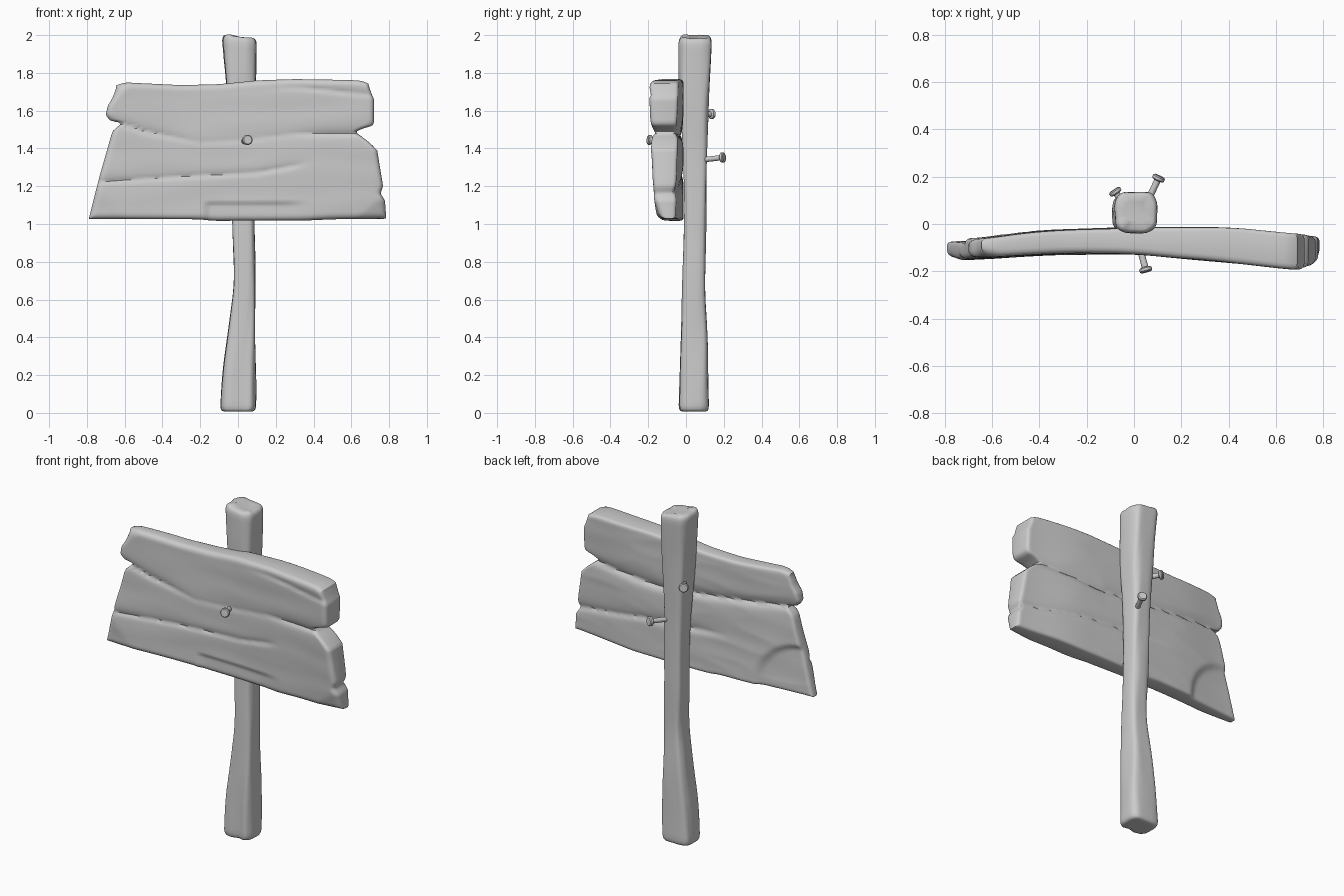
import bpy, bmesh, math
from mathutils import Vector, noise

if "Cube" in bpy.data.objects:
    bpy.data.objects.remove(bpy.data.objects["Cube"])


def lerp_table(t, x):
    if x <= t[0][0]:
        return t[0][1]
    for (a, p), (b, q) in zip(t, t[1:]):
        if x <= b:
            return p + (q - p) * (x - a) / (b - a)
    return t[-1][1]


def smooth_table(t, x, w):
    return sum(lerp_table(t, x + w * k / 3) for k in range(-3, 4)) / 7


def step(a, b, x):
    k = max(0, min(1, (x - a) / (b - a)))
    return k * k * (3 - 2 * k)


def finish(bm, name, angle=45):
    bmesh.ops.recalc_face_normals(bm, faces=bm.faces)
    me = bpy.data.meshes.new(name)
    bm.to_mesh(me)
    bm.free()
    ob = bpy.data.objects.new(name, me)
    bpy.context.collection.objects.link(ob)
    bpy.context.view_layer.objects.active = ob
    ob.select_set(True)
    bpy.ops.object.shade_smooth_by_angle(angle=math.radians(angle))
    ob.select_set(False)
    return ob


# Post: rounded-square sections lofted upward, with worn ends and long grain
P_LEFT = [(0, -.095), (.2, -.085), (.4, -.055), (.7, -.018), (1, -.032), (1.3, -.035), (1.75, -.062), (2, -.085)]
P_RIGHT = [(0, .095), (.4, .092), (.8, .09), (1.1, .085), (1.4, .085), (1.75, .095), (2, .098)]
P_FRONT = [(0, -.037), (.4, -.028), (.8, -.015), (1.1, -.008), (1.4, -.018), (1.75, -.04), (2, -.037)]
P_BACK = [(0, .122), (.4, .115), (.65, .1), (1, .107), (1.4, .11), (1.7, .125), (2, .138)]


def make_post():
    bm = bmesh.new()
    n, rows = 40, []
    levels = [(.008, .5), (.008, .8), (.012, .91), (.022, .97)]
    levels += [(.04 + 1.92 * i / 70, 1) for i in range(71)]
    levels += [(1.975, .97), (1.986, .91), (1.992, .8), (1.99, .5)]
    for z, s in levels:
        l, r, f, b = [smooth_table(t, z, .08) for t in (P_LEFT, P_RIGHT, P_FRONT, P_BACK)]
        ring = []
        for i in range(n):
            a = 2 * math.pi * (i + .5) / n
            c, d = math.cos(a), math.sin(a)
            c, d = math.copysign(abs(c) ** .5, c), math.copysign(abs(d) ** .5, d)
            g = noise.noise(Vector((c * 2, d * 2, z * 3.2)))
            k = s * (1 + .055 * g)
            # split in the front near the foot
            if d < -.8:
                k -= .12 * math.exp(-((c - .35) / .15) ** 2) * (1 - step(.1, .5, z)) * s
            x = (l + r) / 2 + (r - l) / 2 * c * k
            y = (f + b) / 2 + (b - f) / 2 * d * k
            tilt = -.009 * c + .006 * noise.noise(Vector((c * 2, d * 2, 9)))
            ring.append(bm.verts.new((x, y, z + (tilt if z > 1.9 else 0))))
        rows.append(ring)
    for p, q in zip(rows, rows[1:]):
        for i in range(n):
            j = (i + 1) % n
            bm.faces.new((p[i], p[j], q[j], q[i]))
    bm.faces.new(rows[0])
    bm.faces.new(rows[-1])
    finish(bm, "post")


# Board: outline tables, bowed front and back, seams, chips
B_LEFT = [(1.02, -.79), (1.25, -.735), (1.49, -.67), (1.51, -.66), (1.54, -.615), (1.57, -.68),
          (1.6, -.7), (1.65, -.69), (1.69, -.665), (1.74, -.645)]
B_RIGHT = [(1.02, .785), (1.12, .778), (1.16, .755), (1.2, .768), (1.4, .737), (1.43, .705), (1.48, .62),
           (1.53, .71), (1.55, .72), (1.68, .72), (1.71, .705), (1.75, .69)]
B_TOP = [(-.66, 1.725), (-.61, 1.75), (-.3, 1.735), (-.1, 1.74), (.1, 1.76), (.3, 1.767), (.6, 1.762), (.67, 1.757), (.71, 1.73)]
B_BOT = [(-.79, 1.027), (-.2, 1.025), (-.14, 1.017), (.35, 1.018), (.5, 1.025), (.79, 1.028)]
F_BOT = [(-.79, -.163), (-.4, -.135), (0, -.128), (.4, -.142), (.79, -.155)]
F_TOP = [(-.7, -.142), (-.3, -.122), (0, -.127), (.4, -.165), (.72, -.203)]
K_BOT = [(-.79, -.055), (-.4, -.025), (0, -.01), (.45, -.015), (.79, -.06)]
K_TOP = [(-.7, -.07), (-.4, -.03), (0, -.015), (.4, -.012), (.72, -.045)]
SEAM_HI = [(-.65, 1.54), (-.5, 1.49), (-.2, 1.43), (0, 1.44), (.3, 1.475), (.65, 1.48)]
SEAM_LO = [(-.75, 1.22), (-.3, 1.25), (.1, 1.27), (.4, 1.325)]
BACK_HI = [(-.65, 1.54), (-.2, 1.49), (.2, 1.45), (.65, 1.48)]
BACK_LO = [(-.3, 1.28), (.3, 1.24), (.75, 1.17)]


def groove(d, width, depth):
    # sharp lower lip, soft upper shoulder
    return depth * math.exp(-abs(d) / (width if d > 0 else width * .4))


def rim(d, r):
    d = max(0, min(d, r))
    return r - math.sqrt(r * r - (r - d) ** 2)


def spaced(size, count):
    e = [k / size for k in (0, .003, .008, .016)]
    return e + [.028 / size + (1 - .056 / size) * i / count for i in range(count + 1)] + [1 - k for k in e[::-1]]


def make_board():
    bm = bmesh.new()
    us, vs = spaced(1.45, 84), spaced(.74, 56)
    front, back = [], []
    for v in vs:
        fr, br = [], []
        zn = 1.02 + .735 * v
        for u in us:
            l, r = lerp_table(B_LEFT, zn), lerp_table(B_RIGHT, zn)
            x = l + (r - l) * u
            bot, top = smooth_table(B_BOT, x, .03), smooth_table(B_TOP, x, .03)
            z = bot + (top - bot) * v
            d = min(x - l, r - x, z - bot, top - z)
            w = v ** .6
            grain = noise.noise(Vector((x * 2.5, 1, z * 9)))
            grain2 = noise.noise(Vector((x * 2.5, 5, z * 9)))
            yf = smooth_table(F_BOT, x, .1) * (1 - w) + smooth_table(F_TOP, x, .1) * w
            yf += rim(d, .028) + .004 * grain
            hi = .35 + .65 * step(.2, .5, abs(x))
            yf += groove(z - lerp_table(SEAM_HI, x), .025, .016 * hi)
            yf += groove(z - lerp_table(SEAM_LO, x), .02, .012 * (1 - step(.25, .4, x)))
            yf += groove(z - 1.70 - .02 * math.sin(x * 6), .02, .01 * step(.1, .4, x))
            # bottom splinter and broken corners
            yf += .012 * step(-.18, -.155, x) * (1 - step(.22, .4, x)) * (1 - step(1.1, 1.12, z))
            yf += .25 * max(0, .1 - (r - x) * .6 - (z - bot) * .8)
            yf += .2 * max(0, .1 - (x - l) * .5 - (z - bot) * .6)
            yf += .25 * max(0, .07 - (x - l) * .8 - (top - z) * .6)
            yb = smooth_table(K_BOT, x, .1) * (1 - w) + smooth_table(K_TOP, x, .1) * w
            yb -= rim(d, .018) + .005 * abs(grain2)
            yb -= groove(z - lerp_table(BACK_HI, x), .04, .024)
            yb -= groove(z - lerp_table(BACK_LO, x), .03, .016 * step(-.3, 0, x))
            yb -= .018 * (1 - step(.25, .29, math.hypot(x + .72, z - 1.04)))
            if yb - yf < .03:
                mid = (yf + yb) / 2
                yf, yb = mid - .015, mid + .015
            fr.append(bm.verts.new((x, yf, z)))
            br.append(bm.verts.new((x, yb, z)))
        front.append(fr)
        back.append(br)
    m, n = len(vs), len(us)
    for g in (front, back):
        for j in range(m - 1):
            for i in range(n - 1):
                bm.faces.new((g[j][i], g[j][i + 1], g[j + 1][i + 1], g[j + 1][i]))
    loop = [(0, i) for i in range(n)] + [(j, n - 1) for j in range(1, m)]
    loop += [(m - 1, i) for i in range(n - 2, -1, -1)] + [(j, 0) for j in range(m - 2, 0, -1)]
    for (a, b), (c, d) in zip(loop, loop[1:] + loop[:1]):
        bm.faces.new((front[a][b], front[c][d], back[c][d], back[a][b]))
    finish(bm, "sign_board", 50)


# Nails: lathed shaft and flat round head between two points
def make_nail(name, root, tip):
    root, tip = Vector(root), Vector(tip)
    axis = tip - root
    h = axis.length
    rot = axis.to_track_quat('Z', 'Y')
    profile = [(.014, -.04), (.014, h - .022), (.023, h - .02), (.027, h - .016), (.027, h - .005), (.022, h)]
    bm = bmesh.new()
    n = 20
    rings = [[bm.verts.new(root + rot @ Vector((r * math.cos(2 * math.pi * i / n), r * math.sin(2 * math.pi * i / n), z)))
              for i in range(n)] for r, z in profile]
    for p, q in zip(rings, rings[1:]):
        for i in range(n):
            bm.faces.new((p[i], p[(i + 1) % n], q[(i + 1) % n], q[i]))
    bm.faces.new(rings[0])
    bm.faces.new(rings[-1])
    finish(bm, name, 40)


make_post()
make_board()
make_nail("front_nail", (.03, -.12, 1.437), (.052, -.203, 1.446))
make_nail("back_nail_lower", (.055, .09, 1.34), (.108, .203, 1.353))
make_nail("back_nail_upper", (-.055, .1, 1.58), (-.085, .145, 1.583))
